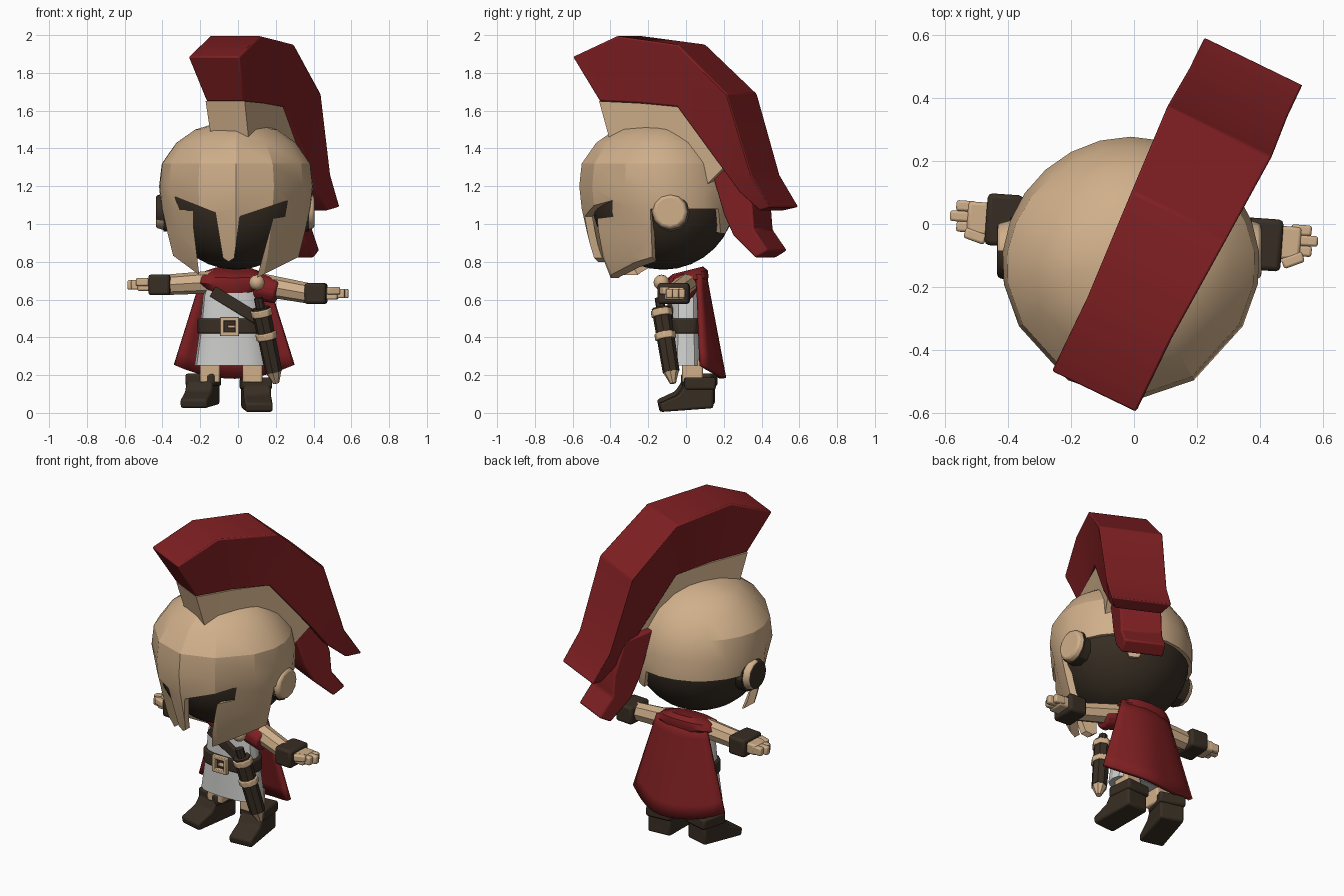
import bpy, bmesh, math
from mathutils import Vector, Matrix

if bpy.data.objects.get("Cube"):
    bpy.data.objects.remove(bpy.data.objects["Cube"])


def material(name, rgb):
    m = bpy.data.materials.new(name)
    m.use_nodes = True
    m.diffuse_color = (*rgb, 1)
    m.node_tree.nodes["Principled BSDF"].inputs["Base Color"].default_value = (*rgb, 1)
    return m


TAN = material("tan", (.63, .43, .255))
RED = material("crimson", (.215, .014, .016))
DARK = material("dark_leather", (.039, .027, .017))
WHITE = material("white_cloth", (.60, .60, .59))


def finish(name, bm, mat, angle=30, bevel=0, solid=0):
    bmesh.ops.recalc_face_normals(bm, faces=bm.faces)
    mesh = bpy.data.meshes.new(name)
    bm.to_mesh(mesh)
    bm.free()
    mesh.materials.append(mat)
    ob = bpy.data.objects.new(name, mesh)
    bpy.context.collection.objects.link(ob)
    for other in bpy.context.selected_objects:
        other.select_set(False)
    bpy.context.view_layer.objects.active = ob
    ob.select_set(True)
    if solid:
        mod = ob.modifiers.new("thickness", "SOLIDIFY")
        mod.thickness, mod.offset = solid, -1
    if bevel:
        mod = ob.modifiers.new("soft_edges", "BEVEL")
        mod.width, mod.segments = bevel, 2
    if angle:
        bpy.ops.object.shade_smooth_by_angle(angle=math.radians(angle))
    return ob


def loft(name, rings, mat, closed=True, **kw):
    """Skin equal-length rings of points; closed rings are capped at both ends."""
    bm = bmesh.new()
    rows = [[bm.verts.new(p) for p in ring] for ring in rings]
    n = len(rows[0])
    for a, b in zip(rows, rows[1:]):
        for i in range(n if closed else n - 1):
            j = (i + 1) % n
            bm.faces.new((a[i], a[j], b[j], b[i]))
    if closed:
        bm.faces.new(rows[0])
        bm.faces.new(rows[-1])
    return finish(name, bm, mat, **kw)


def box(name, mat, loc, size, rot=(0, 0, 0), bevel=.01):
    bm = bmesh.new()
    bmesh.ops.create_cube(bm, size=1)
    turn = Matrix.Rotation(rot[2], 4, 'Z') @ Matrix.Rotation(rot[1], 4, 'Y') @ Matrix.Rotation(rot[0], 4, 'X')
    bm.transform(Matrix.Translation(loc) @ turn @ Matrix.Diagonal((*size, 1)))
    return finish(name, bm, mat, bevel=bevel)


def tube(name, mat, p, q, r1, r2, n=8, bevel=0):
    p, q = Vector(p), Vector(q)
    bm = bmesh.new()
    bmesh.ops.create_cone(bm, cap_ends=True, segments=n, radius1=r1, radius2=r2, depth=(q - p).length)
    bm.transform(Matrix.Translation((p + q) / 2) @ (q - p).to_track_quat('Z', 'Y').to_matrix().to_4x4())
    return finish(name, bm, mat, bevel=bevel)


def ball(name, mat, loc, r, seg=12):
    bm = bmesh.new()
    bmesh.ops.create_uvsphere(bm, u_segments=seg, v_segments=seg // 2, radius=r)
    bm.transform(Matrix.Translation(loc))
    return finish(name, bm, mat, angle=60)


def oval(cx, cy, z, hx, hy, n=16, tilt=0):
    """Squarish oval ring; tilt lowers its front."""
    pts = []
    for i in range(n):
        c, s = math.cos(math.tau * i / n), math.sin(math.tau * i / n)
        x, y = [math.copysign(abs(v) ** .75, v) for v in (c, s)]
        pts.append((cx + hx * x, cy + hy * y, z + tilt * y))
    return pts


# Head and helmet shell: broad facets on the face guard, round at the back
CX, CY, CZ = -.01, -.12, 1.14
ball("head", DARK, (CX, CY, CZ), .382, 32)
angles = [-80, -60, -28, 0, 28, 60, 80] + [80 + 200 * k / 14 for k in range(1, 14)]
rows = [(1.53, .12), (1.5, .22), (1.43, .32), (1.32, .397), (1.2, .41),
        (1.08, .397), (.95, .368), (.82, .335), (.68, .27)]
bm = bmesh.new()
grid = []
for z, front in rows:
    line = []
    for a in angles:
        c = math.cos(math.radians(a))
        w = min(1, max(0, 1 + 1.2 * c))
        back = .4 * math.sqrt(max(.02, 1 - (abs(z - CZ) / .4) ** 2.3))
        r = w * front + (1 - w) * back + .035 * max(0, c) ** 6
        if abs(a) == 60 and z < 1.15:
            r *= .96
        if z == .95 and 135 < a < 170:  # neck tab narrows to a point
            a = 151 + (a - 151) * .3
        line.append(bm.verts.new((CX + r * math.sin(math.radians(a)), CY - r * math.cos(math.radians(a)), z)))
    grid.append(line)
pole = bm.verts.new((CX, CY, 1.54))
n = len(angles)
for i in range(n):
    j = (i + 1) % n
    bm.faces.new((pole, grid[0][i], grid[0][j]))
    for k in range(len(rows) - 1):
        low = rows[k + 1][0]
        is_face = i < 6
        is_neck_tab = 135 < angles[i] < 155 and low > .9
        if low > 1 or is_face or is_neck_tab:
            bm.faces.new((grid[k][i], grid[k][j], grid[k + 1][j], grid[k + 1][i]))
bmesh.ops.delete(bm, geom=[v for v in bm.verts if not v.link_faces], context='VERTS')
helmet = finish("helmet", bm, TAN, angle=0, solid=.04)

# Eye slots, mouth gap and cheek edges cut through the face guard
opening = [(-.08, .82), (-.12, 1.06), (-.335, 1.145), (-.31, 1.075), (-.235, 1.07), (-.235, .98), (-.205, .73),
           (-.34, .83), (-.6, .84), (-.6, .5), (.6, .5), (.6, .84), (.33, .83), (.1, .715),
           (.17, .97), (.185, 1.03), (.25, 1.04), (.265, 1.125), (.01, 1.04), (-.02, .82), (-.05, .8)]
cutter = loft("face_cutter", [[(x, y, z) for x, z in opening] for y in (-.8, -.13)], DARK, angle=0)
cutter.hide_render = True
cut = helmet.modifiers.new("face_opening", "BOOLEAN")
cut.operation, cut.solver, cut.object = 'DIFFERENCE', 'EXACT', cutter
bpy.context.view_layer.objects.active = helmet
for mod in list(helmet.modifiers):
    bpy.ops.object.modifier_apply(modifier=mod.name)
bpy.data.objects.remove(cutter)
helmet.select_set(True)
bpy.ops.object.shade_smooth_by_angle(angle=math.radians(22))

# Ear discs; the right one is dark outside and behind
for side, name in ((1, "left"), (-1, "right")):
    tube(name + "_ear_pad", DARK, (side * .3, -.08, 1.06), (side * .385 - .01, -.08, 1.06), .1, .1, 12)
    disc = tube(name + "_ear_disc", TAN, (side * .37 - .01, -.085, 1.065), (side * .42 - .015, -.085, 1.065),
                .1, .085, 12, .01)
    if side < 0:
        disc.data.materials.append(DARK)
        for face in disc.data.polygons:
            face.material_index = int(face.normal.y > -.2 and face.normal.z < .5)


# Crest, its lower tail and its mount, all turned sideways on the helmet
def crest_ring(outer, inner, hw_out, hw_in, shift=0):
    def at(p, w):
        return (.13 + shift + .483 * p[0] + .9 * w, p[0] - .435 * w, p[1])
    return [at(outer, -hw_out), at(outer, hw_out), at(inner, hw_in), at(inner, -hw_in)]


outer = [(-.535, 1.885), (-.3, 1.995), (.03, 1.95), (.295, 1.69), (.42, 1.26), (.52, 1.09)]
inner = [(-.41, 1.65), (-.2, 1.64), (.01, 1.62), (.25, 1.3), (.34, 1.17), (.45, 1.07)]
widths = [.15, .15, .17, .185, .175, .175]
loft("crest", [crest_ring(o, i, w, w - .04) for o, i, w in zip(outer, inner, widths)], RED, bevel=.008)
tail_out = [(.34, 1.3), (.4, 1.1), (.41, .97), (.485, .86)]
tail_in = [(.17, 1.33), (.25, 1.05), (.3, .94), (.42, .82)]
loft("crest_tail", [crest_ring(o, i, .12, .12, -.04) for o, i in zip(tail_out, tail_in)], RED, bevel=.01)
foot = [(-.36, 1.46), (-.2, 1.44), (0, 1.4), (.15, 1.2)]
loft("crest_mount", [crest_ring(o, i, .115, .11) for o, i in zip(inner, foot)], TAN)

# Tunic, belt and buckle
loft("tunic", [oval(-.035, 0, z, hx, hy) for z, hx, hy in
               ((.73, .11, .07), (.62, .15, .08), (.46, .165, .085), (.25, .195, .095))], WHITE, angle=25)
loft("belt", [oval(-.035, 0, z, .18, .098) for z in (.42, .5)], DARK, bevel=.008)
for dx, dz, sx, sz in ((-.04, 0, .022, .1), (.04, 0, .022, .1), (0, -.04, .1, .022), (0, .04, .1, .022), (.01, 0, .04, .015)):
    box("buckle_bar", TAN, (-.045 + dx, -.11, .457 + dz), (sx, .025, sz), bevel=.004)
box("chest_strap", DARK, (-.015, -.083, .57), (.28, .03, .06), (0, .55, 0), .006)

# Collar, brooch, sleeve and cape
loft("collar", [oval(-.03, .01, z, hx, hy, tilt=.02) for z, hx, hy in
                ((.755, .11, .08), (.735, .17, .105), (.7, .195, .11), (.655, .13, .095))], RED, angle=40)
ball("brooch", TAN, (.1, -.13, .69), .042)
tube("sleeve", RED, (.1, -.01, .67), (.21, -.035, .64), .075, .065, 10, .012)
cape = []
for k in range(8):
    t, line = k / 7, []
    for c in range(13):
        s = c / 6 - 1
        line.append((-.02 + s * (.17 + .15 * t), .11 + .1 * t - s * s * (.035 + .075 * t) + .008 * t * math.sin(5 * s),
                     .735 - .55 * t + .07 * s * s * t))
    cape.append(line)
loft("cape", cape, RED, closed=False, angle=50, solid=.025)


# Arms with bracers and hands
def arm(name, s, y, z, drop):
    yaw = -.07
    tube(name + "_arm", TAN, (s * .13, 0, z + .015 + drop), (s * .38, y, z), .06, .054, 8)
    box(name + "_bracer", DARK, (s * .413, y, z), (.115, .165, .11), (0, 0, yaw), .015)
    box(name + "_palm", TAN, (s * .49, y + .005, z), (.08, .105, .065), (0, 0, yaw))
    for k in (-1, 0, 1):
        length = .085 - .02 * abs(k)
        box(name + "_finger", TAN, (s * (.5 + length / 2), y + .012 + k * .033, z), (length, .034, .05), (0, 0, yaw), .008)
    box(name + "_thumb", TAN, (s * .505, y - .05, z + .015), (.07, .035, .04), (0, 0, s * .35), .008)


arm("right", -1, .012, .678, 0)
arm("left", 1, -.065, .632, .03)


# Legs and boots
def leg(name, x, base, yaw):
    turn = Matrix.Translation((x, .065, base)) @ Matrix.Rotation(yaw, 4, 'Z')
    box(name + "_leg", TAN, (x * .8, .035, .22), (.105, .11, .12))
    profile = [(.075, .02), (-.2, 0), (-.21, .045), (-.11, .09), (-.07, .15), (.075, .15)]
    loft(name + "_boot", [[turn @ Vector((w, y, z)) for y, z in profile] for w in (-.073, .073)], DARK, bevel=.012)
    box(name + "_boot_cuff", DARK, turn @ Vector((0, .005, .15)), (.16, .165, .065), (0, 0, yaw), .012)


leg("right", -.185, .025, -.25)
leg("left", .095, .005, .08)

# Scabbard hanging at the hip
top, tip = Vector((.11, -.14, .6)), Vector((.2, -.07, .165))


def along(t):
    return top.lerp(tip, t)


tube("scabbard", DARK, along(.1), along(.88), .05, .045, 8)
tube("scabbard_tip", TAN, along(.87), along(1.02), .044, .016, 8)
tube("sword_grip", DARK, along(-.02), along(.12), .025, .025, 8)
for t in (.12, .4):
    tube("scabbard_band", TAN, along(t), along(t + .085), .058, .058, 8, .006)
